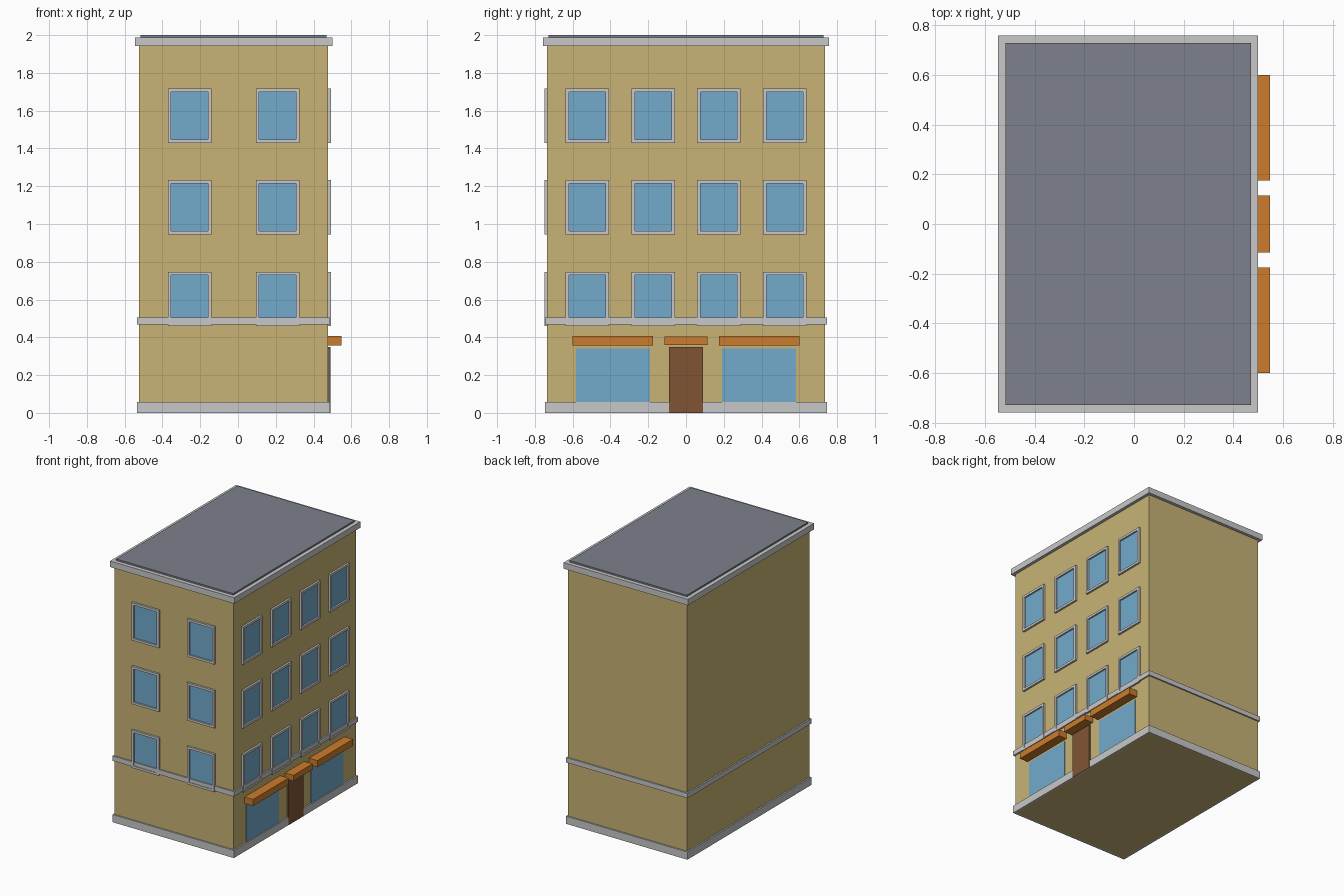
import bpy, bmesh
from mathutils import Matrix, Vector

if "Cube" in bpy.data.objects:
    bpy.data.objects.remove(bpy.data.objects["Cube"])


def colour(name, r, g, b):
    lin = [((c / 255 + 0.055) / 1.055) ** 2.4 for c in (r, g, b)]
    m = bpy.data.materials.new(name)
    m.diffuse_color = (*lin, 1)
    m.use_nodes = True
    m.node_tree.nodes["Principled BSDF"].inputs["Base Color"].default_value = m.diffuse_color
    return m


WALL = colour("sand wall", 200, 180, 117)
TRIM = colour("pale grey trim", 200, 200, 200)
GLASS = colour("blue glass", 114, 170, 203)
ROOF = colour("slate roof", 125, 128, 140)
AWNING = colour("orange awning", 204, 124, 44)
DOOR = colour("brown door", 128, 84, 52)

CX = -0.0235            # body centre in x
HX, HY = 0.5, 0.735     # body half sizes
SIDE_X = CX + HX        # right wall plane


def finish(name, bm, *mats):
    me = bpy.data.meshes.new(name)
    bm.to_mesh(me)
    bm.free()
    for m in mats:
        me.materials.append(m)
    ob = bpy.data.objects.new(name, me)
    bpy.context.collection.objects.link(ob)
    return ob


def cube(x0, x1, y0, y1, z0, z1):
    bm = bmesh.new()
    mat = (Matrix.Translation(((x0 + x1) / 2, (y0 + y1) / 2, (z0 + z1) / 2))
           @ Matrix.Diagonal((x1 - x0, y1 - y0, z1 - z0, 1)))
    bmesh.ops.create_cube(bm, size=1, matrix=mat)
    return bm


def box(name, mat, *dims):
    return finish(name, cube(*dims), mat)


def around(grow, z0, z1):
    """Box extents that follow the building outline, grown outward."""
    return (CX - HX - grow, CX + HX + grow, -HY - grow, HY + grow, z0, z1)


def band(name, grow, z0, z1):
    """Hollow strip running around all four walls."""
    bm = cube(*around(grow, z0, z1))
    caps = [f for f in bm.faces if abs(f.normal.z) > 0.5]
    bmesh.ops.delete(bm, geom=caps, context='FACES_ONLY')
    ob = finish(name, bm, TRIM)
    mod = ob.modifiers.new("thickness", 'SOLIDIFY')
    mod.thickness = grow + 0.005
    mod.offset = -1
    mod.use_even_offset = True


def window(name, normal, pos, z):
    """Raised frame with a sunken pane; normal is -y (front) or +x (right)."""
    w, h, out, back = 0.115, 0.144, 0.015, 0.01
    if normal.y:
        bm = cube(pos - w, pos + w, -HY - out, -HY + back, z - h, z + h)
    else:
        bm = cube(SIDE_X - back, SIDE_X + out, pos - w, pos + w, z - h, z + h)
    face = max(bm.faces, key=lambda f: f.normal.dot(normal))
    bmesh.ops.inset_individual(bm, faces=[face], thickness=0.025)
    pane = bmesh.ops.extrude_discrete_faces(bm, faces=[face])["faces"][0]
    bmesh.ops.translate(bm, verts=pane.verts, vec=-normal * (out - 0.003))
    pane.material_index = 1
    finish(name, bm, TRIM, GLASS)


# main body, bands and roof
box("body", WALL, *around(0, 0, 1.95))
band("plinth", 0.011, 0, 0.058)
band("belt_course", 0.011, 0.467, 0.504)
box("cornice", TRIM, *around(0.023, 1.942, 1.988))
box("roof", ROOF, *around(-0.007, 1.98, 2.0))

# upper windows on the front and right walls
for row, z in enumerate((0.603, 1.088, 1.573), 1):
    for i, x in enumerate((-0.233, 0.233), 1):
        window(f"front_window_{row}_{i}", Vector((0, -1, 0)), CX + x, z)
    for i, y in enumerate((-0.523, -0.174, 0.174, 0.523), 1):
        window(f"side_window_{row}_{i}", Vector((1, 0, 0)), y, z)

# shop front on the right wall
for side, y in (("left", -0.387), ("right", 0.387)):
    box(f"shop_window_{side}", GLASS, SIDE_X - 0.004, SIDE_X + 0.004,
        y - 0.196, y + 0.196, 0.05, 0.34)
    box(f"shop_awning_{side}", AWNING, SIDE_X - 0.005, 0.547,
        y - 0.213, y + 0.213, 0.356, 0.406)
box("door", DOOR, SIDE_X - 0.005, SIDE_X + 0.0125, -0.09, 0.09, 0, 0.35)
box("door_awning", AWNING, SIDE_X - 0.005, 0.547, -0.115, 0.115, 0.36, 0.404)
